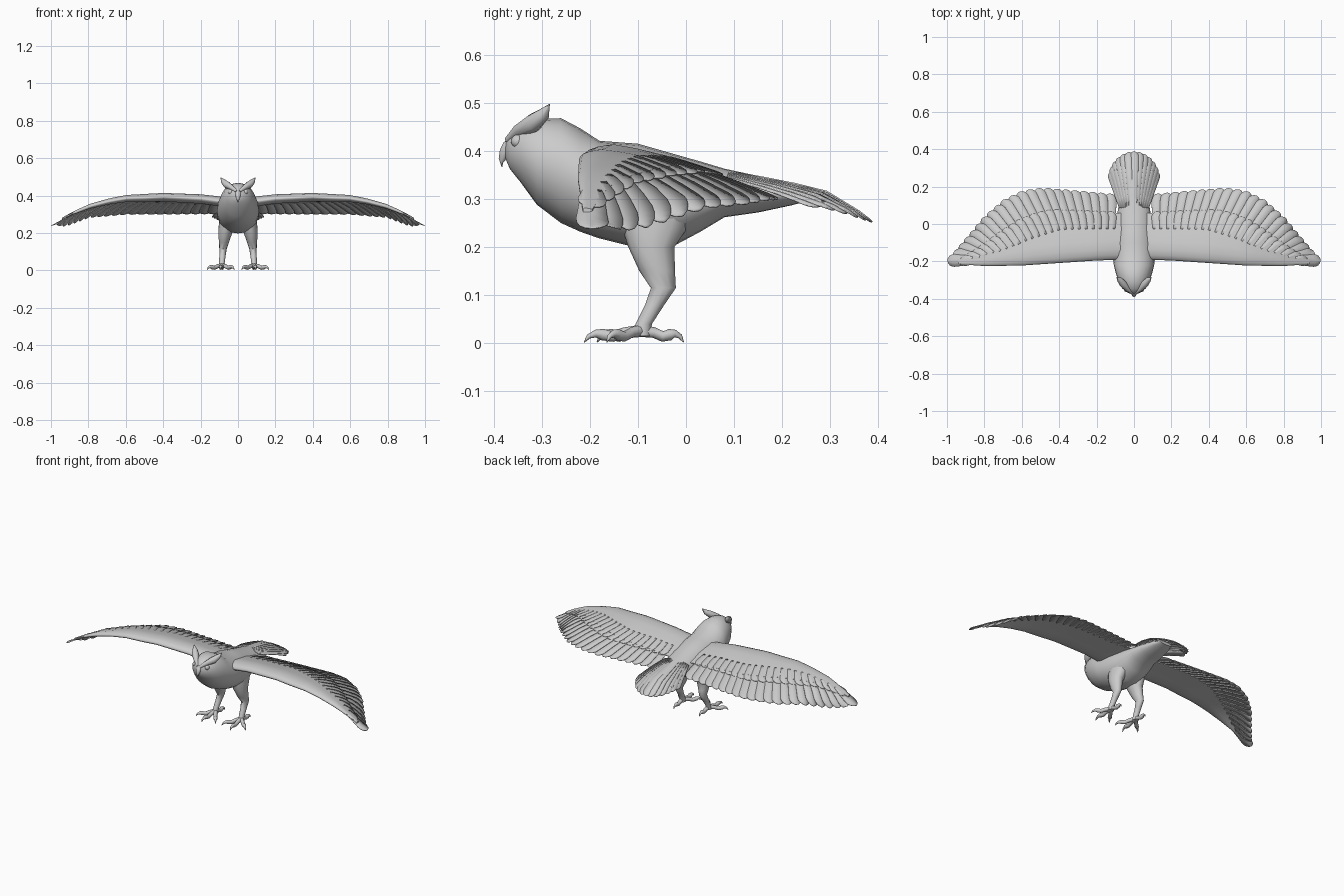
import bpy, bmesh, math
from mathutils import Vector

if "Cube" in bpy.data.objects:
    bpy.data.objects.remove(bpy.data.objects["Cube"])

def lerp_keys(keys, x):
    """Piecewise-linear lookup in (x, value) pairs."""
    if x <= keys[0][0]:
        return keys[0][1]
    for (a, va), (b, vb) in zip(keys, keys[1:]):
        if x <= b:
            return va + (vb - va) * (x - a) / (b - a)
    return keys[-1][1]

def along(pts, s):
    """Point at arc-length fraction s of a polyline."""
    pts = [Vector(p) for p in pts]
    d = [0]
    for a, b in zip(pts, pts[1:]):
        d.append(d[-1] + (b - a).length)
    return Vector([lerp_keys([(l, p[i]) for l, p in zip(d, pts)], s * d[-1]) for i in range(len(pts[0]))])

def finish(bm, name, mirror=False, thick=0, closed=True):
    if closed:
        bmesh.ops.recalc_face_normals(bm, faces=bm.faces)
    me = bpy.data.meshes.new(name)
    bm.to_mesh(me)
    bm.free()
    ob = bpy.data.objects.new(name, me)
    bpy.context.collection.objects.link(ob)
    if thick:
        m = ob.modifiers.new("thickness", 'SOLIDIFY')
        m.thickness = thick
    if mirror:
        m = ob.modifiers.new("mirror", 'MIRROR')
        m.use_mirror_merge = False
    bpy.ops.object.select_all(action='DESELECT')
    ob.select_set(True)
    bpy.context.view_layer.objects.active = ob
    bpy.ops.object.shade_smooth_by_angle(angle=math.radians(50))
    return ob

def loft(bm, rings):
    vs = [[bm.verts.new(p) for p in r] for r in rings]
    n = len(vs[0])
    for a, b in zip(vs, vs[1:]):
        for i in range(n):
            j = (i + 1) % n
            bm.faces.new((a[i], a[j], b[j], b[i]))
    bm.faces.new(vs[0])
    bm.faces.new(vs[-1])

def ellipse(c, u, v, n=12):
    c, u, v = Vector(c), Vector(u), Vector(v)
    return [c + u * math.cos(2 * math.pi * i / n) + v * math.sin(2 * math.pi * i / n) for i in range(n)]

def tube(bm, pts, radii, n=8):
    pts = [Vector(p) for p in pts]
    rings = []
    for i, p in enumerate(pts):
        t = (pts[min(i + 1, len(pts) - 1)] - pts[max(i - 1, 0)]).normalized()
        side = t.cross(Vector((0, 0, 1))).normalized()
        rings.append(ellipse(p, side * radii[i], side.cross(t) * radii[i], n))
    loft(bm, rings)

def feather(bm, root, tip, half, zfun, lift, tilt):
    """Round-ended blade draped over the height function zfun."""
    root, tip = Vector(root), Vector(tip)
    d = tip - root
    side = Vector((-d.y, d.x)).normalized()
    rows = []
    r = min(0.45, 1.1 * half / d.length)
    us = [0, .25, .5, .75, 1]
    us = [u * (1 - r) for u in us] + [1 - r + r * k for k in (.35, .65, .87, 1)]
    for u in us:
        e = max(0, (u - 1 + r) / r)
        w = half * (0.65 + 0.35 * min(1, u / (1 - r))) * math.sqrt(max(0.01, 1 - e * e))
        row = []
        for v in (-1, 0, 1):
            p = root + d * u + side * w * v
            row.append(bm.verts.new((p.x, p.y, zfun(p.x, p.y) + lift + tilt * v * w / half)))
        rows.append(row)
    for a, b in zip(rows, rows[1:]):
        for i in range(2):
            bm.faces.new((a[i], b[i], b[i + 1], a[i + 1]))

# Body and head: y, top, bottom, half width
bm = bmesh.new()
stations = [(-.376, .42, .385, .012), (-.366, .437, .362, .036), (-.345, .456, .336, .062),
            (-.31, .467, .288, .083), (-.26, .468, .25, .098), (-.22, .447, .232, .108),
            (-.18, .421, .218, .113), (-.1, .415, .198, .112), (-.03, .395, .2, .105),
            (.03, .378, .232, .095), (.08, .363, .262, .085), (.15, .348, .272, .075),
            (.22, .333, .287, .06), (.27, .318, .3, .04)]
loft(bm, [ellipse((0, y, (t + b) / 2), (w, 0, 0), (0, 0, (t - b) / 2), 24) for y, t, b, w in stations])
finish(bm, "body")

# Hooked beak
bm = bmesh.new()
loft(bm, [ellipse((0, y, z), (w, 0, 0), (0, -h * .6, h * .6), 10) for y, z, w, h in
          [(-.358, .418, .016, .014), (-.37, .408, .016, .017), (-.379, .394, .012, .014),
           (-.385, .38, .007, .008), (-.383, .366, .001, .001)]])
finish(bm, "beak")

# Brow ridges rising to ear tufts
bm = bmesh.new()
tube(bm, [(.008, -.37, .422), (.035, -.347, .443), (.06, -.318, .458), (.078, -.297, .476), (.093, -.284, .497)],
     [.008, .014, .02, .014, .001])
finish(bm, "ear_tuft", mirror=True)

# Eyes
bm = bmesh.new()
bmesh.ops.create_uvsphere(bm, u_segments=16, v_segments=10, radius=.014)
bmesh.ops.translate(bm, verts=bm.verts, vec=(.04, -.35, .42))
finish(bm, "eye", mirror=True)

# Legs: x, y, z, x radius, y radius
bm = bmesh.new()
loft(bm, [ellipse((x, y, z), (rx, 0, 0), (0, ry, 0)) for x, y, z, rx, ry in
          [(.058, -.06, .28, .04, .08), (.06, -.065, .24, .043, .068), (.068, -.072, .2, .037, .048),
           (.075, -.06, .15, .027, .037), (.08, -.047, .115, .02, .026), (.083, -.065, .08, .017, .02),
           (.086, -.088, .04, .015, .017), (.086, -.093, .015, .017, .02)]])
finish(bm, "leg", mirror=True)

# Toes with curved claws
bm = bmesh.new()
for x, y in [(.02, -.185), (.095, -.212), (.165, -.165), (.085, -.005)]:
    a, b = Vector((.086, -.092, 0)), Vector((x, y, 0))
    tube(bm, [a.lerp(b, s) + Vector((0, 0, z)) for s, z in
              [(0, .026), (.3, .022), (.5, .014), (.68, .018), (.8, .02), (.92, .014), (1, .002)]],
         [.013, .011, .011, .012, .008, .005, .001])
finish(bm, "toes", mirror=True)

# Wing plan and heights
lead = [(.05, -.19), (.2, -.195), (.6, -.222), (.8, -.225), (1, -.21)]
trail = [(.13, .163), (.3, .178), (.5, .192), (.6, .178), (.7, .13), (.8, .045), (.9, -.075), (.96, -.15), (.998, -.195)]
top_z = [(.05, .39), (.2, .408), (.4, .415), (.6, .402), (.7, .38), (.8, .35), (.9, .302), (1, .242)]
low_z = [(.1, .305), (.4, .303), (.6, .302), (.8, .285), (.9, .245), (1, .228)]
covert = [(.05, .06), (.4, .05), (.55, .01), (.7, -.07), (.85, -.165), (.94, -.195)]
thickness = [(.05, .06), (.5, .048), (.8, .025), (.94, .008)]

def wing_z(x, y):
    a, b = lerp_keys(lead, x), lerp_keys(trail, x)
    t = min(1.1, max(0, (y - a) / max(.08, b - a)))
    hi, lo = lerp_keys(top_z, x), lerp_keys(low_z, x)
    return hi - (hi - lo) * t ** 1.6

# Thick wing arm with a rounded leading edge
bm = bmesh.new()
rings = []
for i in range(19):
    x = .05 + .89 * i / 18
    a, b, th = lerp_keys(lead, x), lerp_keys(covert, x), lerp_keys(thickness, x)
    upper, lower = [], []
    for t in (0, .03, .1, .22, .4, .65, 1):
        y = a + (b - a) * t
        nose = th * .5 * (1 - math.sqrt(min(1, t / .22)))
        body = th * (1 - t) ** .8 + .004
        z = wing_z(x, y) + .004
        upper.append(Vector((x, y, z - nose)))
        lower.append(Vector((x, y, z - max(nose + .002, body - nose))))
    rings.append(upper + lower[::-1])
loft(bm, rings)
finish(bm, "wing_arm", mirror=True)

# Flight feathers along the trailing edge
inner = [(.12, -.03), (.4, -.04), (.55, -.09), (.7, -.15), (.86, -.195)]
bm = bmesh.new()
N = 22
for i in range(N):
    s = i / (N - 1)
    feather(bm, along(inner, s), along(trail, s), .034, wing_z, -.002, .004)
finish(bm, "flight_feathers", mirror=True, thick=.003, closed=False)

# Covert feathers overlapping their bases
bm = bmesh.new()
for i in range(N):
    s = i / (N - 1)
    r, t = along(inner, s), along(trail, s)
    feather(bm, r.lerp(t, .02), r.lerp(t, .5), .03, wing_z, .003, .003)
finish(bm, "covert_feathers", mirror=True, thick=.002, closed=False)

# Tail fan
tail_keys = [(.05, .362), (.1, .354), (.2, .336), (.29, .315), (.34, .288), (.39, .25)]
def tail_z(x, y):
    return lerp_keys(tail_keys, y) - 1.9 * x * x

bm = bmesh.new()
M = 13
for i in range(M):
    k = 2 * i / (M - 1) - 1
    ang = k * 1.35
    tip = (.125 * math.sin(ang), .25 + .138 * math.cos(ang))
    feather(bm, (.065 * k, .09), tip, .025, tail_z, .002 - .004 * abs(k), .003 * (1 if k < 0 else -1))
finish(bm, "tail_feathers", thick=.003, closed=False)
